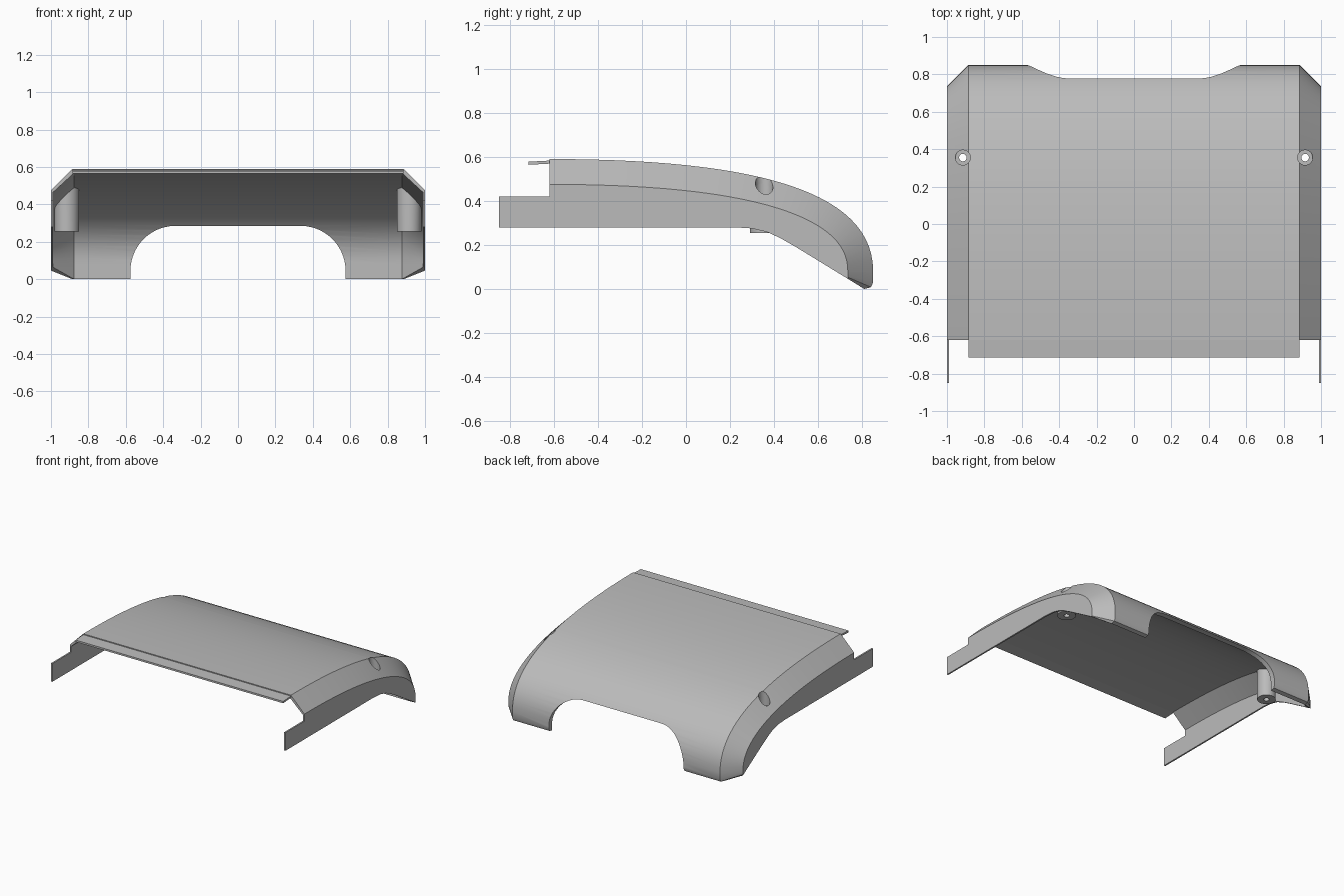
import bpy, bmesh, math
from mathutils import Vector

if "Cube" in bpy.data.objects:
    bpy.data.objects.remove(bpy.data.objects["Cube"])

grey = bpy.data.materials.new("plain grey")
grey.use_nodes = True
grey.diffuse_color = (0.5, 0.5, 0.5, 1)
grey.node_tree.nodes["Principled BSDF"].inputs["Base Color"].default_value = (0.5, 0.5, 0.5, 1)


def loft(name, rings):
    """Solid skinned over closed rings, with capped ends."""
    bm = bmesh.new()
    loops = [[bm.verts.new(p) for p in ring] for ring in rings]
    n = len(loops[0])
    for a, b in zip(loops, loops[1:]):
        for i in range(n):
            j = (i + 1) % n
            bm.faces.new((a[i], a[j], b[j], b[i]))
    bm.faces.new(loops[0])
    bm.faces.new(loops[-1])
    bmesh.ops.recalc_face_normals(bm, faces=bm.faces)
    mesh = bpy.data.meshes.new(name)
    bm.to_mesh(mesh)
    bm.free()
    ob = bpy.data.objects.new(name, mesh)
    bpy.context.collection.objects.link(ob)
    mesh.materials.append(grey)
    return ob


def box(name, x0, x1, side):
    return loft(name, [[(x, y, z) for y, z in side] for x in (x0, x1)])


def cylinder(name, x, y, r, z0, z1):
    angles = [math.tau * i / 32 for i in range(32)]
    return loft(name, [[(x + r * math.cos(a), y + r * math.sin(a), z) for a in angles]
                       for z in (z0, z1)])


def boolean(ob, cutter, operation="DIFFERENCE"):
    cutter.hide_render = True
    mod = ob.modifiers.new("cut", "BOOLEAN")
    mod.operation, mod.object, mod.solver = operation, cutter, "EXACT"
    with bpy.context.temp_override(object=ob, active_object=ob):
        bpy.ops.object.modifier_apply(modifier=mod.name)
    bpy.data.objects.remove(cutter)


# Roof side curve, from the front edge over to the upright rear
A, B, C, D = (Vector(p) for p in ((-0.62, 0.59), (0.3, 0.59), (0.85, 0.45), (0.85, 0.08)))


def roof_curve(offset, thicken=0.0, steps=28):
    points = []
    for i in range(steps + 1):
        t = i / steps
        s = 1 - t
        p = A * s**3 + B * 3 * s * s * t + C * 3 * s * t * t + D * t**3
        d = ((B - A) * s * s + (C - B) * 2 * s * t + (D - C) * t * t).normalized()
        p = p + Vector((d.y, -d.x)) * (offset + thicken * t * t)
        points.append((p.x, p.y))
    return points


def chamfered(name, top, edge, x_top, x_edge):
    """Solid across x whose long sides are chamfered from top to edge curve."""
    return loft(name, [[(x, y, z) for y, z in prof] for x, prof in
                       ((-x_edge, edge), (-x_top, top), (x_top, top), (x_edge, edge))])


def filler(name, off_top, off_edge, x_top, x_edge, thicken):
    """Open-bottomed inner volume, running out past the front."""
    profiles = []
    for off in (off_top, off_edge):
        c = roof_curve(off, thicken)
        profiles.append([(-0.95, c[0][1])] + c + [(c[-1][0], -0.1), (-0.95, -0.1)])
    return chamfered(name, *profiles, x_top, x_edge)


# Shell: chamfered outer solid, hollowed
lower = [(0.5, 0.19), (0.43, 0.23), (0.37, 0.258), (0.3, 0.275), (0.22, 0.28), (-0.62, 0.28)]
outer = roof_curve(0) + [(0.85, 0.03), (0.84, 0.008), (0.81, 0)] + lower
edge = roof_curve(0.115) + [(0.735, 0.06), (0.735, 0.053), (0.735, 0.046)] + lower
shell = chamfered("shell", outer, edge, 0.885, 1.0)
boolean(shell, filler("hollow", 0.022, 0.125, 0.876, 0.988, 0.018))

# Rear arch opening with rounded upper corners
right = [(0.575, -0.1)]
for i in range(15):
    a = math.pi / 2 * i / 14
    right.append((0.335 + 0.24 * math.cos(a), 0.045 + 0.24 * math.sin(a)))
arch = right + [(-x, z) for x, z in reversed(right)]
boolean(shell, loft("arch_cutter", [[(x, y, z) for x, z in arch] for y in (0.55, 1.0)]))

parts = [shell]
for side, label in ((1, "left"), (-1, "right")):
    x, y = side * 0.915, 0.355
    # Screw recess and hollow post
    boolean(shell, cylinder("recess", x, y, 0.04, 0.4, 0.8))
    post = cylinder(label + "_screw_post", x, y, 0.065, 0.255, 0.7)
    boolean(post, filler("post_limit", 0.01, 0.12, 0.88, 0.994, 0), "INTERSECT")
    boolean(post, cylinder("recess", x, y, 0.04, 0.4, 0.8))
    boolean(post, cylinder("screw_hole", x, y, 0.02, 0.1, 0.8))
    # Forward side tab
    tab = box(label + "_side_tab", side * 0.988, side,
              [(-0.85, 0.28), (-0.615, 0.28), (-0.615, 0.42), (-0.85, 0.42)])
    parts += [post, tab]

# Thin lip tucked under the roof's front edge
parts.append(box("front_lip", -0.885, 0.885,
                 [(-0.715, 0.564), (-0.6, 0.57), (-0.6, 0.584), (-0.715, 0.578)]))

bpy.ops.object.select_all(action="DESELECT")
for ob in parts:
    ob.select_set(True)
bpy.context.view_layer.objects.active = shell
bpy.ops.object.shade_smooth_by_angle(angle=math.radians(25))
